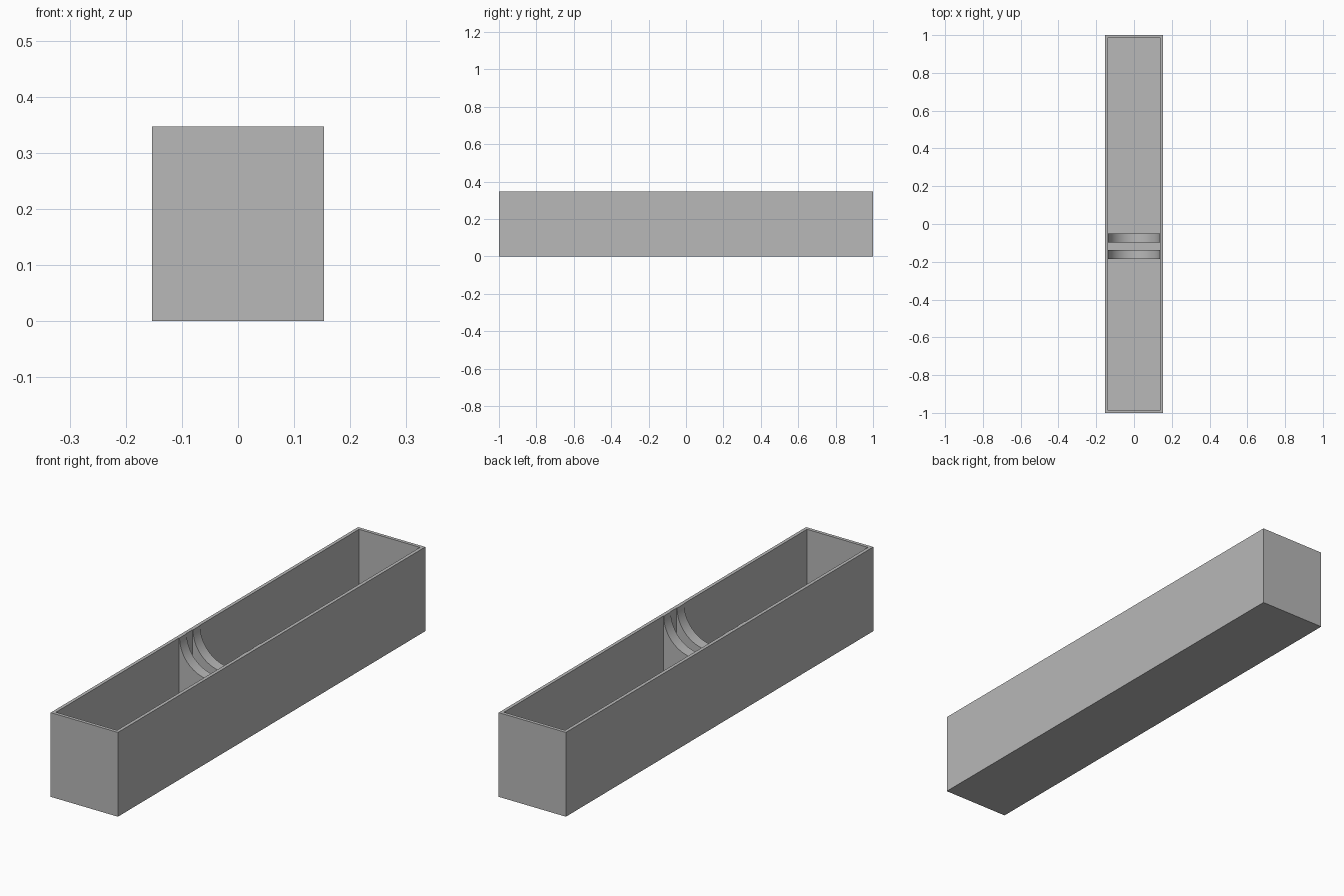
import bpy
import bmesh
import math

cube = bpy.data.objects.get("Cube")
if cube:
    bpy.data.objects.remove(cube, do_unlink=True)

HALF_W, HALF_L, HEIGHT, WALL = 0.153, 1.0, 0.347, 0.014
RADIUS, RIB_THICK, SEGMENTS = 0.137, 0.046, 48

grey = bpy.data.materials.new("plain grey")
grey.use_nodes = True
colour = (0.48, 0.48, 0.48, 1)
grey.diffuse_color = colour
grey.node_tree.nodes["Principled BSDF"].inputs["Base Color"].default_value = colour


def make_object(name, bm):
    bmesh.ops.recalc_face_normals(bm, faces=bm.faces)
    mesh = bpy.data.meshes.new(name)
    bm.to_mesh(mesh)
    bm.free()
    mesh.materials.append(grey)
    obj = bpy.data.objects.new(name, mesh)
    bpy.context.collection.objects.link(obj)
    return obj


# Open trough: a block whose top is inset into a rim and pushed down to the floor
bm = bmesh.new()
bmesh.ops.create_cube(bm, size=1)
for v in bm.verts:
    v.co.x *= 2 * HALF_W
    v.co.y *= 2 * HALF_L
    v.co.z = (v.co.z + 0.5) * HEIGHT
top = max(bm.faces, key=lambda f: f.calc_center_median().z)
bmesh.ops.inset_region(bm, faces=[top], thickness=WALL, use_even_offset=True)
well = bmesh.ops.extrude_face_region(bm, geom=[top])
for v in well["geom"]:
    if isinstance(v, bmesh.types.BMVert):
        v.co.z = WALL
if top.is_valid:
    bmesh.ops.delete(bm, geom=[top], context="FACES_ONLY")
make_object("trough", bm)


# Cradle ribs: upright plates with a half-round cutout reaching the rim
def cradle_rib(name, y):
    inner = HALF_W - WALL
    outline = [(inner, HEIGHT), (inner, WALL), (-inner, WALL), (-inner, HEIGHT)]
    for i in range(SEGMENTS + 1):
        a = math.pi * (1 + i / SEGMENTS)
        outline.append((RADIUS * math.cos(a), HEIGHT + RADIUS * math.sin(a)))
    bm = bmesh.new()
    face = bm.faces.new([bm.verts.new((x, y - RIB_THICK / 2, z)) for x, z in outline])
    side = bmesh.ops.extrude_face_region(bm, geom=[face])
    moved = [g for g in side["geom"] if isinstance(g, bmesh.types.BMVert)]
    bmesh.ops.translate(bm, verts=moved, vec=(0, RIB_THICK, 0))
    if not any(f.is_valid and f.calc_center_median().y < y - RIB_THICK / 2.01 for f in bm.faces):
        bm.faces.new([v for v in bm.verts if v.co.y < y][:len(outline)])
    rib = make_object(name, bm)
    bpy.ops.object.select_all(action="DESELECT")
    rib.select_set(True)
    bpy.context.view_layer.objects.active = rib
    bpy.ops.object.shade_smooth_by_angle(angle=math.radians(30))


cradle_rib("front_cradle_rib", -0.161)
cradle_rib("back_cradle_rib", -0.074)
